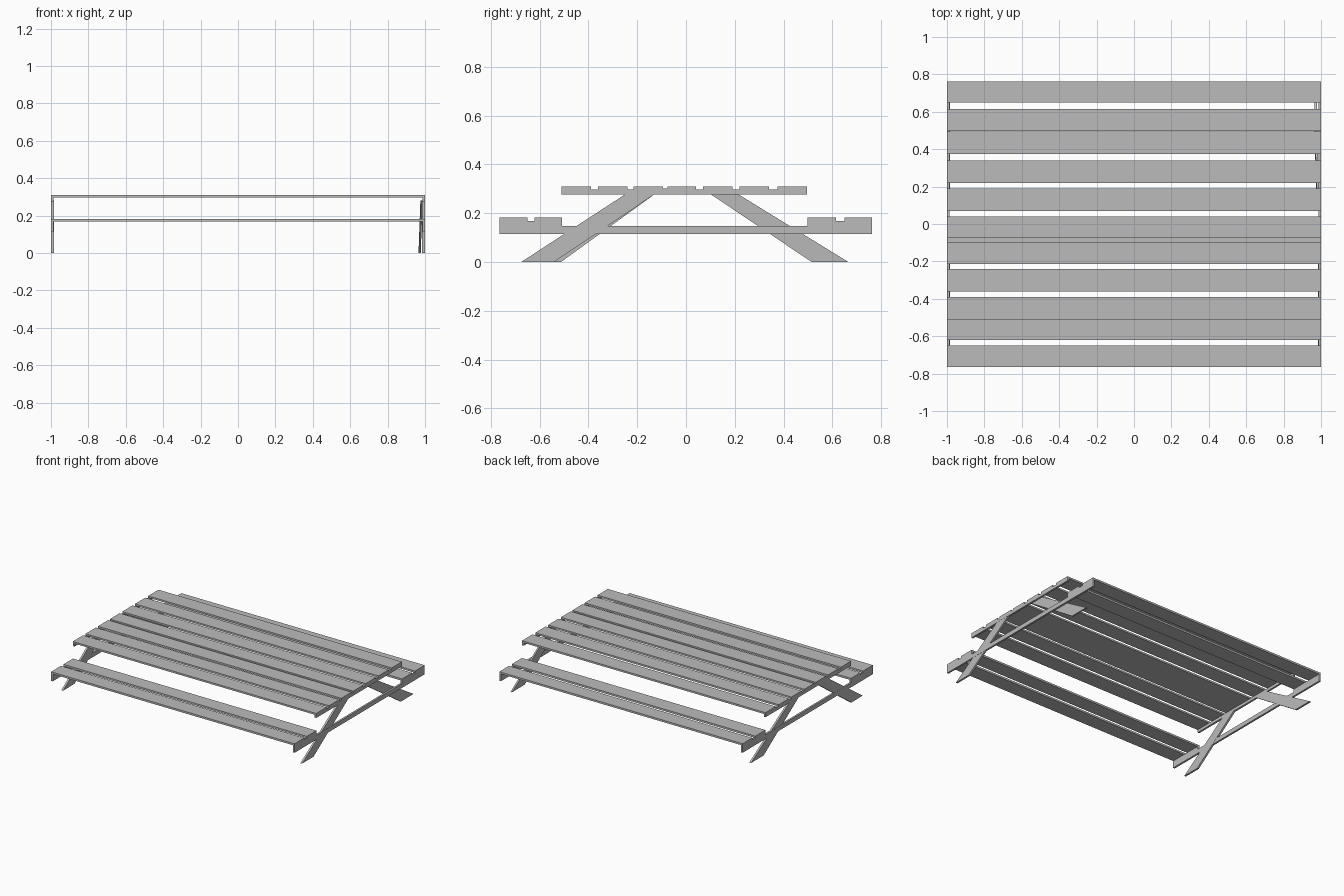
import bpy
import bmesh

cube = bpy.data.objects.get("Cube")
if cube:
    bpy.data.objects.remove(cube, do_unlink=True)

wood = bpy.data.materials.new("grey wood")
wood.use_nodes = True
GREY = (0.5, 0.5, 0.5, 1)
wood.diffuse_color = GREY
wood.node_tree.nodes["Principled BSDF"].inputs["Base Color"].default_value = GREY


def board(name, profile, x0, x1, lean=0):
    """Extrude a (y, z) outline from x0 to x1; lean shifts the foot along x."""
    top = max(z for y, z in profile)
    bm = bmesh.new()
    rings = [[bm.verts.new((x + lean * (1 - z / top), y, z)) for y, z in profile]
             for x in (x0, x1)]
    bm.faces.new(rings[0])
    bm.faces.new(rings[1][::-1])
    n = len(profile)
    for i in range(n):
        j = (i + 1) % n
        bm.faces.new((rings[0][i], rings[1][i], rings[1][j], rings[0][j]))
    bmesh.ops.recalc_face_normals(bm, faces=bm.faces)
    mesh = bpy.data.meshes.new(name)
    bm.to_mesh(mesh)
    bm.free()
    mesh.materials.append(wood)
    obj = bpy.data.objects.new(name, mesh)
    bpy.context.collection.objects.link(obj)


def rect(y0, y1, z0, z1):
    return [(y0, z0), (y1, z0), (y1, z1), (y0, z1)]


# Table top planks and the strip closing the middle gap
top_planks = [(-0.51, -0.39), (-0.36, -0.24), (-0.215, -0.095), (-0.075, 0.04),
              (0.07, 0.19), (0.22, 0.34), (0.375, 0.495)]
for y0, y1 in top_planks:
    board("table_plank", rect(y0, y1, 0.297, 0.31), -1, 1)
board("middle_strip", rect(-0.095, -0.075, 0.297, 0.3), -1, 1)

# Bench planks
for y0, y1 in [(-0.765, -0.65), (-0.62, -0.508), (0.497, 0.615), (0.65, 0.763)]:
    board("bench_plank", rect(y0, y1, 0.168, 0.182), -1, 1)

# End frames: cleat, cross beam, bench blocks and splayed legs
for side, name in ((-1, "right"), (1, "left")):
    outer, inner = side * 1.0, side * 0.986
    board(name + "_cleat", rect(-0.51, 0.495, 0.276, 0.297), outer, inner)
    board(name + "_cross_beam",
          [(-0.765, 0.115), (0.763, 0.115), (0.763, 0.168), (0.497, 0.168),
           (0.497, 0.147), (-0.508, 0.147), (-0.508, 0.168), (-0.765, 0.168)],
          outer, inner)
    shift = 0 if side > 0 else 0.028
    board(name + "_front_leg",
          [(-0.675 + shift, 0), (-0.54 + shift, 0), (-0.125, 0.28), (-0.245, 0.28)],
          side * 0.999, side * 0.985)
    # The left back leg stands slightly inward and leans
    x0, x1, lean = (0.987, 0.975, -0.01) if side > 0 else (-0.999, -0.985, 0)
    board(name + "_back_leg",
          [(0.515, 0), (0.665, 0), (0.21, 0.28), (0.097, 0.28)], x0, x1, lean)
